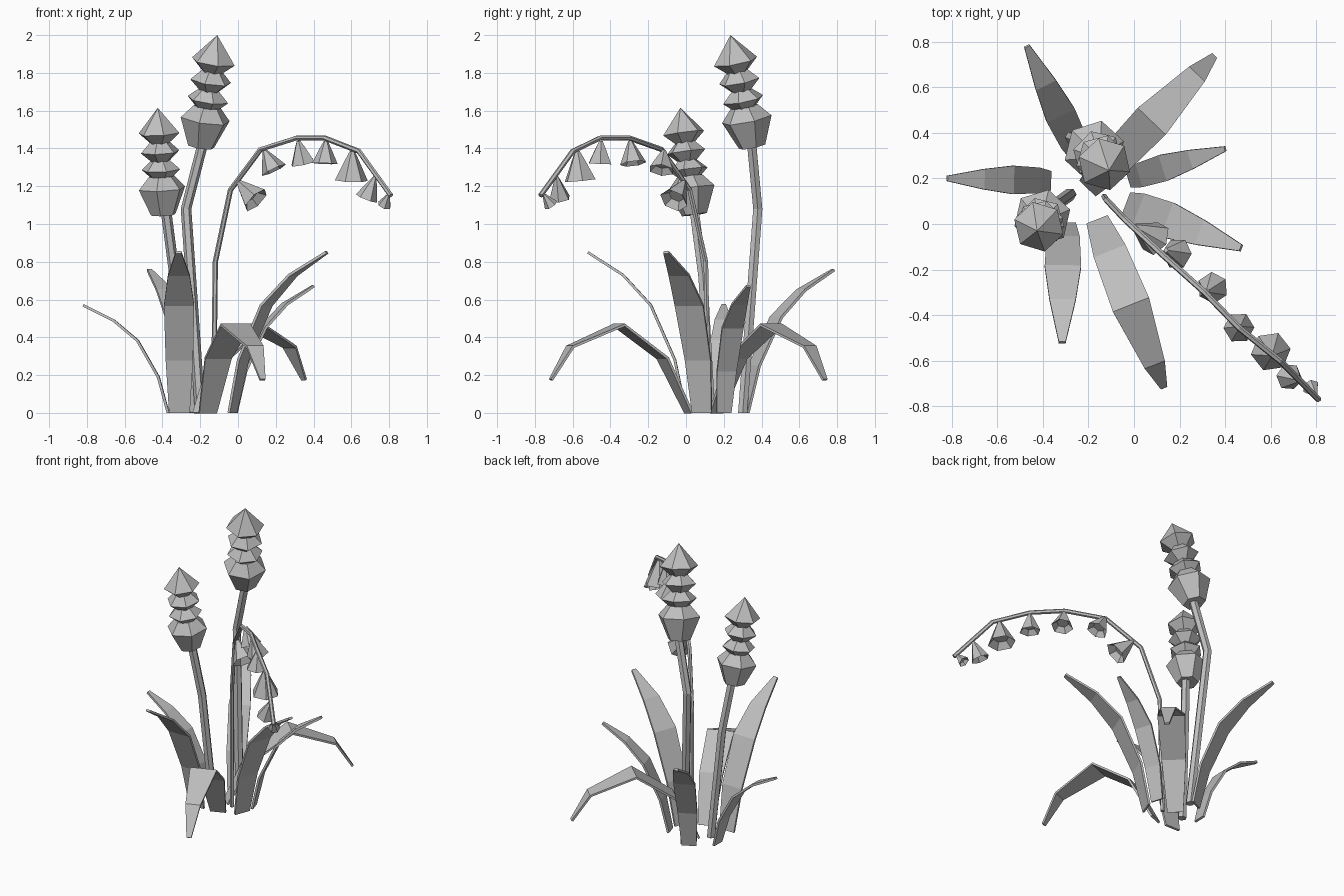
import bpy
import bmesh
import math
from mathutils import Vector

cube = bpy.data.objects.get("Cube")
if cube:
    bpy.data.objects.remove(cube, do_unlink=True)

# One plain grey for the whole plant
grey = bpy.data.materials.new("plain_grey")
grey.use_nodes = True
COLOUR = (0.52, 0.52, 0.52, 1)
grey.diffuse_color = COLOUR
grey.node_tree.nodes["Principled BSDF"].inputs["Base Color"].default_value = COLOUR


def finish(name, bm):
    bmesh.ops.recalc_face_normals(bm, faces=bm.faces)
    mesh = bpy.data.meshes.new(name)
    bm.to_mesh(mesh)
    bm.free()
    mesh.materials.append(grey)
    obj = bpy.data.objects.new(name, mesh)
    bpy.context.scene.collection.objects.link(obj)
    return obj


def bridge(bm, a, b):
    n = len(a)
    for i in range(n):
        j = (i + 1) % n
        bm.faces.new((a[i], a[j], b[j], b[i]))


def sweep(name, centres, axes, radii, sides=6, spin=0.0):
    """Closed faceted skin through rings, each set square to its axis."""
    bm = bmesh.new()
    rings = []
    for centre, axis, radius in zip(centres, axes, radii):
        turn = Vector((0, 0, 1)).rotation_difference(axis)
        ring = []
        for k in range(sides):
            a = spin + math.tau * k / sides
            ring.append(bm.verts.new(
                centre + turn @ Vector((radius * math.cos(a), radius * math.sin(a), 0))))
        rings.append(ring)
    for a, b in zip(rings, rings[1:]):
        bridge(bm, a, b)
    bm.faces.new(rings[0][::-1])
    bm.faces.new(rings[-1])
    bmesh.ops.remove_doubles(bm, verts=bm.verts, dist=0.0005)
    return finish(name, bm)


def stem(name, points, radius):
    pts = [Vector(p) for p in points]
    axes = []
    for i in range(len(pts)):
        axes.append((pts[min(i + 1, len(pts) - 1)] - pts[max(i - 1, 0)]).normalized())
    axes[0] = Vector((0, 0, 1))
    return sweep(name, pts, axes, [radius] * len(pts))


def lathe(name, start, end, profile, scale=1.0, sides=6, spin=0.0):
    """Profile of (distance, radius) turned about the line start-end."""
    start, end = Vector(start), Vector(end)
    axis = (end - start).normalized()
    return sweep(name, [start + axis * d * scale for d, _ in profile],
                 [axis] * len(profile), [r * scale for _, r in profile], sides, spin)


# Leaf shapes: (reach, height, width)
ERECT = [(0, 0, .11), (.06, .28, .145), (.19, .57, .16), (.34, .73, .115), (.53, .85, .03)]
DROOP = [(0, 0, .10), (.15, .29, .15), (.40, .465, .17), (.68, .35, .095), (.79, .175, .03)]


def leaf(name, base, tip, shape, height=1.0, width=1.0):
    base, tip = Vector((*base, 0)), Vector((*tip, 0))
    out = (tip - base).normalized()
    side = Vector((-out.y, out.x, 0))
    reach = (tip - base).length / shape[-1][0]
    bm = bmesh.new()
    rows = []
    for r, z, w in shape:
        mid = base + out * r * reach + Vector((0, 0, z * height))
        rows.append([bm.verts.new(mid + side * s * w * width / 2) for s in (-1, 1)])
    for a, b in zip(rows, rows[1:]):
        bm.faces.new((a[0], a[1], b[1], b[0]))
    obj = finish(name, bm)
    mod = obj.modifiers.new("thickness", 'SOLIDIFY')
    mod.thickness = 0.014
    mod.offset = 0
    return obj


# Ring of leaves
leaf("front_leaf", (-.31, 0), (-.315, -.52), ERECT)
leaf("right_leaf", (-.37, .19), (-.82, .2), ERECT, .67, .78)
leaf("back_right_leaf", (-.24, .31), (-.47, .78), ERECT, .89, .85)
leaf("back_left_leaf", (-.20, .16), (.35, .735), DROOP)
leaf("left_leaf", (-.02, .2), (.40, .33), ERECT, .79, .74)
leaf("front_left_leaf", (-.03, .085), (.47, -.105), ERECT)
leaf("drooping_front_leaf", (-.16, .015), (.13, -.715), DROOP)

# Stems
stem("tall_stem", [(-.2, .3, 0), (-.275, .38, 1.08), (-.18, .345, 1.45)], .028)
stem("short_stem", [(-.28, .13, 0), (-.335, .09, .72), (-.385, .04, 1.1)], .028)
stem("arching_stem", [(-.13, .12, 0), (-.12, .105, .8), (-.04, .02, 1.18),
                      (.12, -.13, 1.395), (.31, -.3, 1.455), (.46, -.455, 1.455),
                      (.64, -.6, 1.385), (.81, -.77, 1.15)], .014)

# Flower spikes: a bud, two whorls and a pointed crown
SPIKE = {
    "bud": [(0, .068), (.14, .128), (.205, .07)],
    "lower_whorl": [(.19, .05), (.24, .105), (.29, .05)],
    "upper_whorl": [(.285, .05), (.335, .105), (.39, .05)],
    "crown": [(.38, .05), (.435, .112), (.57, 0)],
}


def spike(prefix, start, end):
    scale = (Vector(end) - Vector(start)).length / SPIKE["crown"][-1][0]
    for i, (part, profile) in enumerate(SPIKE.items()):
        lathe(prefix + "_" + part, start, end, profile, scale, spin=0.3 + i * 0.5)


spike("tall_flower", (-.195, .35, 1.41), (-.11, .235, 2.0))
spike("short_flower", (-.395, .045, 1.05), (-.425, -.03, 1.615))

# Hanging bells: (top, middle of the mouth, mouth radius)
BELLS = [
    ((.0, -.01, 1.225), (.095, -.065, 1.125), .078),
    ((.14, -.115, 1.39), (.19, -.13, 1.285), .070),
    ((.32, -.295, 1.44), (.345, -.28, 1.32), .070),
    ((.465, -.45, 1.44), (.46, -.455, 1.32), .068),
    ((.605, -.575, 1.385), (.60, -.56, 1.23), .088),
    ((.725, -.685, 1.25), (.68, -.67, 1.135), .060),
    ((.80, -.755, 1.16), (.775, -.715, 1.10), .038),
]
for i, (top, mouth, r) in enumerate(BELLS):
    depth = (Vector(mouth) - Vector(top)).length
    profile = [(0, r * .15), (depth * .3, r * .42), (depth, r), (depth * .75, r * .55)]
    lathe("bell_" + str(i + 1), top, mouth, profile, spin=0.5)
